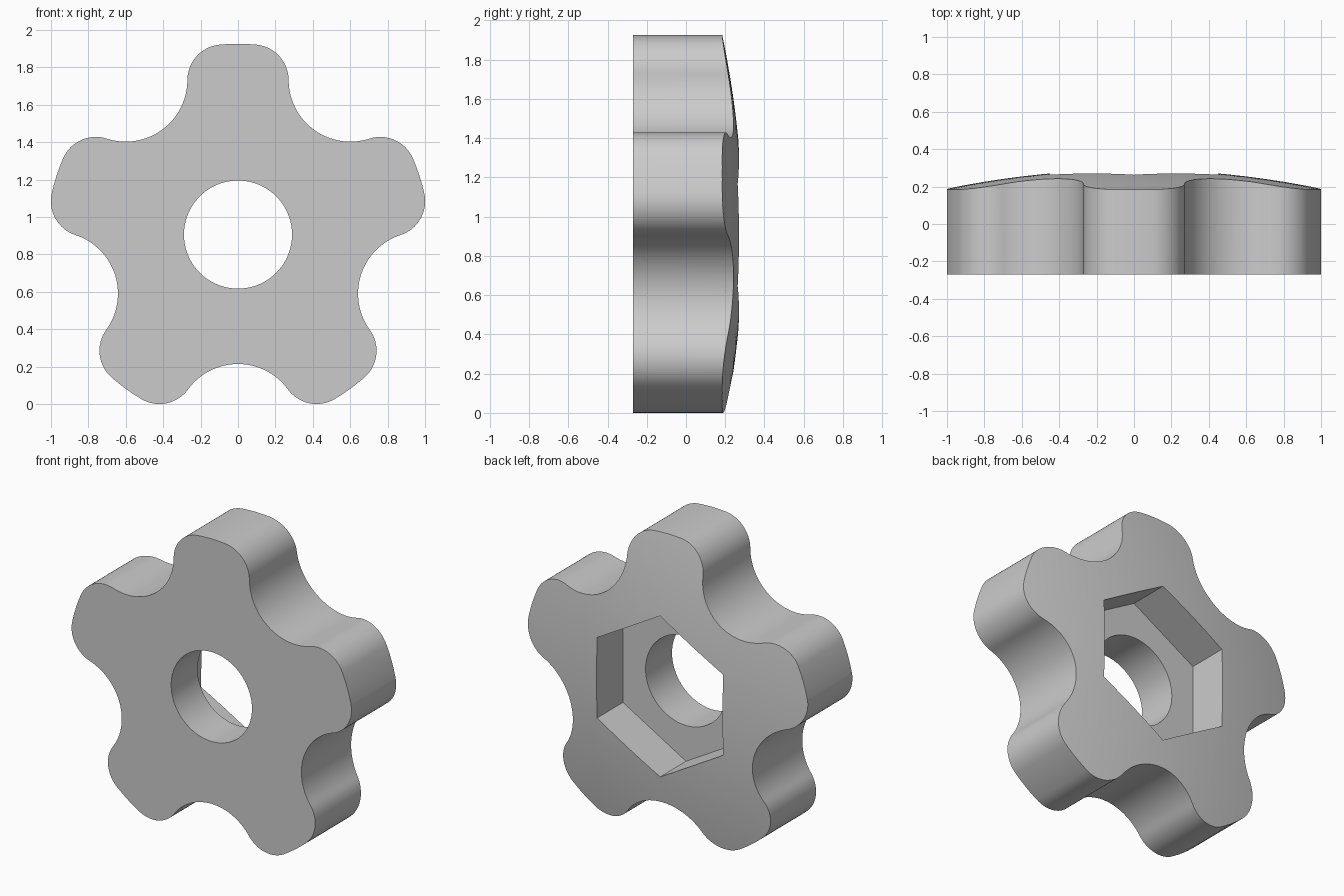
import bpy, bmesh, math
from mathutils import Matrix, Vector

if "Cube" in bpy.data.objects:
    bpy.data.objects.remove(bpy.data.objects["Cube"])

CENTRE_Z = 0.906
FRONT, FLOOR = -0.27, 0.0            # front face and nut pocket floor
TIP_R, CORNER_R = 1.02, 0.19         # lobe tips and their rounded corners
SCOOP_R, SCOOP_DIST = 0.33, 1.022    # finger scoops between lobes
BORE_R, POCKET_R = 0.289, 0.52
LOBES = 5


def polar(radius, angle):
    return Vector((radius * math.cos(angle), radius * math.sin(angle)))


def arc(centre, radius, start, end, steps):
    return [centre + polar(radius, start + (end - start) * i / steps) for i in range(steps + 1)]


def lobe_outline():
    """Tip arc, rounded corner and half a scoop, mirrored about the lobe axis."""
    half = math.pi / LOBES
    reach, gap = TIP_R - CORNER_R, SCOOP_R + CORNER_R
    turn = half - math.acos((reach**2 + SCOOP_DIST**2 - gap**2) / (2 * reach * SCOOP_DIST))
    corner, scoop = polar(reach, turn), polar(SCOOP_DIST, half)
    toward = scoop - corner
    contact = math.atan2(toward.y, toward.x)
    side = arc(corner, CORNER_R, turn, contact, 16)
    side += arc(scoop, SCOOP_R, contact + math.pi, half + math.pi, 16)[1:]
    tip = arc(Vector((0, 0)), TIP_R, -turn, turn, 4)[1:-1]
    mirrored = [Vector((p.x, -p.y)) for p in reversed(side)]
    return mirrored[1:] + tip + side


def new_object(name, bm):
    bmesh.ops.recalc_face_normals(bm, faces=bm.faces)
    mesh = bpy.data.meshes.new(name)
    bm.to_mesh(mesh)
    bm.free()
    obj = bpy.data.objects.new(name, mesh)
    bpy.context.collection.objects.link(obj)
    return obj


def prism(name, points, y0, y1):
    bm = bmesh.new()
    face = bm.faces.new([bm.verts.new((p.x, y0, CENTRE_Z + p.y)) for p in points])
    grown = bmesh.ops.extrude_face_region(bm, geom=[face], use_keep_orig=True)
    moved = [v for v in grown["geom"] if isinstance(v, bmesh.types.BMVert)]
    bmesh.ops.translate(bm, verts=moved, vec=(0, y1 - y0, 0))
    return new_object(name, bm)


def regular(radius, sides, phase=0):
    return [polar(radius, phase + math.tau * i / sides) for i in range(sides)]


def dome_blank(name):
    """Turned solid whose back bulges gently."""
    bm = bmesh.new()
    radii = [0.1 * i for i in range(13)]
    profile = [(r, 0.291 - 0.102 * r * r) for r in radii]
    profile += [(radii[-1], FRONT - 0.2), (0, FRONT - 0.2)]
    verts = [bm.verts.new((r, y, 0)) for r, y in profile]
    edges = [bm.edges.new(pair) for pair in zip(verts, verts[1:])]
    bmesh.ops.spin(bm, geom=verts + edges, cent=(0, 0, 0), axis=(0, 1, 0),
                   angle=math.tau, steps=90, use_merge=True)
    bmesh.ops.remove_doubles(bm, verts=bm.verts, dist=0.0001)
    bmesh.ops.transform(bm, matrix=Matrix.Translation((0, 0, CENTRE_Z)), verts=bm.verts)
    return new_object(name, bm)


# Lobed body
outline = []
for i in range(LOBES):
    spin = Matrix.Rotation(math.pi / 2 + math.tau * i / LOBES, 2)
    outline += [spin @ p for p in lobe_outline()]
knob = prism("knob_body", outline, FRONT, 0.4)

# Domed back, hexagonal nut pocket and round bore
tools = [
    (dome_blank("dome_blank"), 'INTERSECT'),
    (prism("pocket_cutter", regular(POCKET_R, 6, math.pi / 2), FLOOR, 0.6), 'DIFFERENCE'),
    (prism("bore_cutter", regular(BORE_R, 72), -0.6, 0.6), 'DIFFERENCE'),
]
bpy.ops.object.select_all(action='DESELECT')
knob.select_set(True)
bpy.context.view_layer.objects.active = knob
for tool, operation in tools:
    tool.hide_render = True
    mod = knob.modifiers.new(tool.name, 'BOOLEAN')
    mod.operation, mod.solver, mod.object = operation, 'EXACT', tool
    bpy.ops.object.modifier_apply(modifier=mod.name)
    bpy.data.objects.remove(tool)

# Plain grey finish
grey = bpy.data.materials.new("plain_grey")
grey.use_nodes = True
grey.diffuse_color = (0.6, 0.6, 0.6, 1)
grey.node_tree.nodes["Principled BSDF"].inputs["Base Color"].default_value = (0.6, 0.6, 0.6, 1)
knob.data.materials.clear()
knob.data.materials.append(grey)
bpy.ops.object.shade_smooth_by_angle(angle=math.radians(30))
